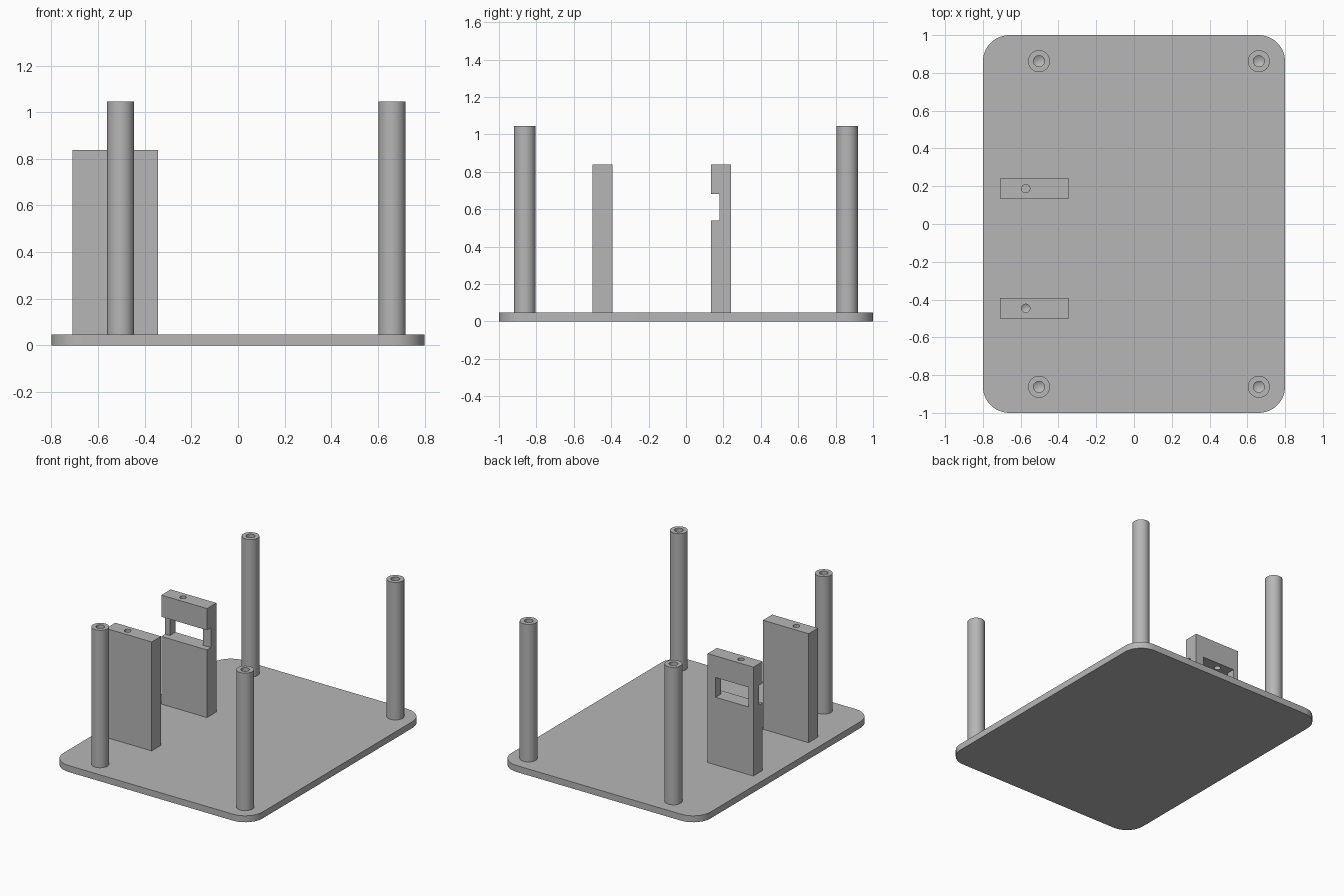
import bpy
import bmesh
from math import tau
from mathutils import Matrix

cube = bpy.data.objects.get("Cube")
if cube:
    bpy.data.objects.remove(cube, do_unlink=True)

# Single grey finish
grey = bpy.data.materials.new("plain_grey")
grey.use_nodes = True
colour = (0.47, 0.47, 0.47, 1)
grey.diffuse_color = colour
grey.node_tree.nodes["Principled BSDF"].inputs["Base Color"].default_value = colour


def make_object(name, bm):
    bmesh.ops.recalc_face_normals(bm, faces=bm.faces)
    mesh = bpy.data.meshes.new(name)
    bm.to_mesh(mesh)
    bm.free()
    obj = bpy.data.objects.new(name, mesh)
    mesh.materials.append(grey)
    bpy.context.collection.objects.link(obj)
    return obj


def activate(obj):
    bpy.ops.object.select_all(action="DESELECT")
    obj.select_set(True)
    bpy.context.view_layer.objects.active = obj


def smooth(obj):
    activate(obj)
    bpy.ops.object.shade_smooth_by_angle(angle=0.5)


def prism(name, outline, z0, z1, corner=0):
    """Extrude an outline upward, optionally rounding its vertical edges."""
    bm = bmesh.new()
    base = bm.faces.new([bm.verts.new((x, y, z0)) for x, y in outline])
    side = bmesh.ops.extrude_face_region(bm, geom=[base])["geom"]
    top = [v for v in side if isinstance(v, bmesh.types.BMVert)]
    bmesh.ops.translate(bm, verts=top, vec=(0, 0, z1 - z0))
    if corner:
        upright = [e for e in bm.edges if abs(e.verts[0].co.z - e.verts[1].co.z) > 0.001]
        bmesh.ops.bevel(bm, geom=upright, offset=corner, offset_type="OFFSET",
                        segments=12, profile=0.5, affect="EDGES")
    return make_object(name, bm)


def rectangle(x0, x1, y0, y1):
    return [(x0, y0), (x1, y0), (x1, y1), (x0, y1)]


def lathe(name, profile, x, y):
    """Spin a radius/height profile around an upright axis."""
    bm = bmesh.new()
    verts = [bm.verts.new((r, 0, z)) for r, z in profile]
    edges = [bm.edges.new(pair) for pair in zip(verts, verts[1:])]
    bmesh.ops.spin(bm, geom=verts + edges, cent=(0, 0, 0), axis=(0, 0, 1),
                   angle=tau, steps=48, use_duplicate=False)
    bmesh.ops.remove_doubles(bm, verts=bm.verts, dist=0.0001)
    bmesh.ops.transform(bm, matrix=Matrix.Translation((x, y, 0)), verts=bm.verts)
    return make_object(name, bm)


def cut(obj, cutter):
    cutter.hide_render = True
    mod = obj.modifiers.new("cut", "BOOLEAN")
    mod.operation = "DIFFERENCE"
    mod.solver = "EXACT"
    mod.object = cutter
    activate(obj)
    bpy.ops.object.modifier_apply(modifier=mod.name)
    bpy.data.objects.remove(cutter, do_unlink=True)


PLATE_TOP = 0.047
SEAT = PLATE_TOP - 0.005
POST_TOP = 1.045
BLOCK_TOP = 0.838
HOLE_DEPTH = 0.2

# Rounded base plate
smooth(prism("base_plate", rectangle(-0.8, 0.8, -1, 1), 0, PLATE_TOP, corner=0.14))

# Four corner posts with drilled tops
R, r = 0.058, 0.029
post_profile = [(0, SEAT), (R, SEAT), (R, POST_TOP), (r, POST_TOP),
                (r, POST_TOP - HOLE_DEPTH), (0, POST_TOP - HOLE_DEPTH - r * 0.6)]
for end, y in (("front", -0.862), ("back", 0.862)):
    for side, x in (("right", -0.503), ("left", 0.661)):
        smooth(lathe(f"{end}_{side}_post", post_profile, x, y))

# Two upright blocks, each with a screw hole in the top
X0, X1, THICK = -0.71, -0.343, 0.107
hole = 0.022
drill_profile = [(0, BLOCK_TOP + 0.1), (hole, BLOCK_TOP + 0.1),
                 (hole, BLOCK_TOP - HOLE_DEPTH),
                 (0, BLOCK_TOP - HOLE_DEPTH - hole * 0.6)]
for name, y in (("front_block", -0.5), ("back_block", 0.134)):
    block = prism(name, rectangle(X0, X1, y, y + THICK), SEAT, BLOCK_TOP)
    cut(block, lathe("drill", drill_profile, -0.573, y + THICK / 2))
    if name == "back_block":
        # Full-width front notch opening into a narrower window through the back
        step, w0, w1 = y + 0.045, -0.671, -0.407
        outline = [(X0 - 0.1, y - 0.1), (X1 + 0.1, y - 0.1), (X1 + 0.1, step),
                   (w1, step), (w1, y + 0.2), (w0, y + 0.2), (w0, step),
                   (X0 - 0.1, step)]
        cut(block, prism("slot", outline, 0.538, 0.681))
    smooth(block)
